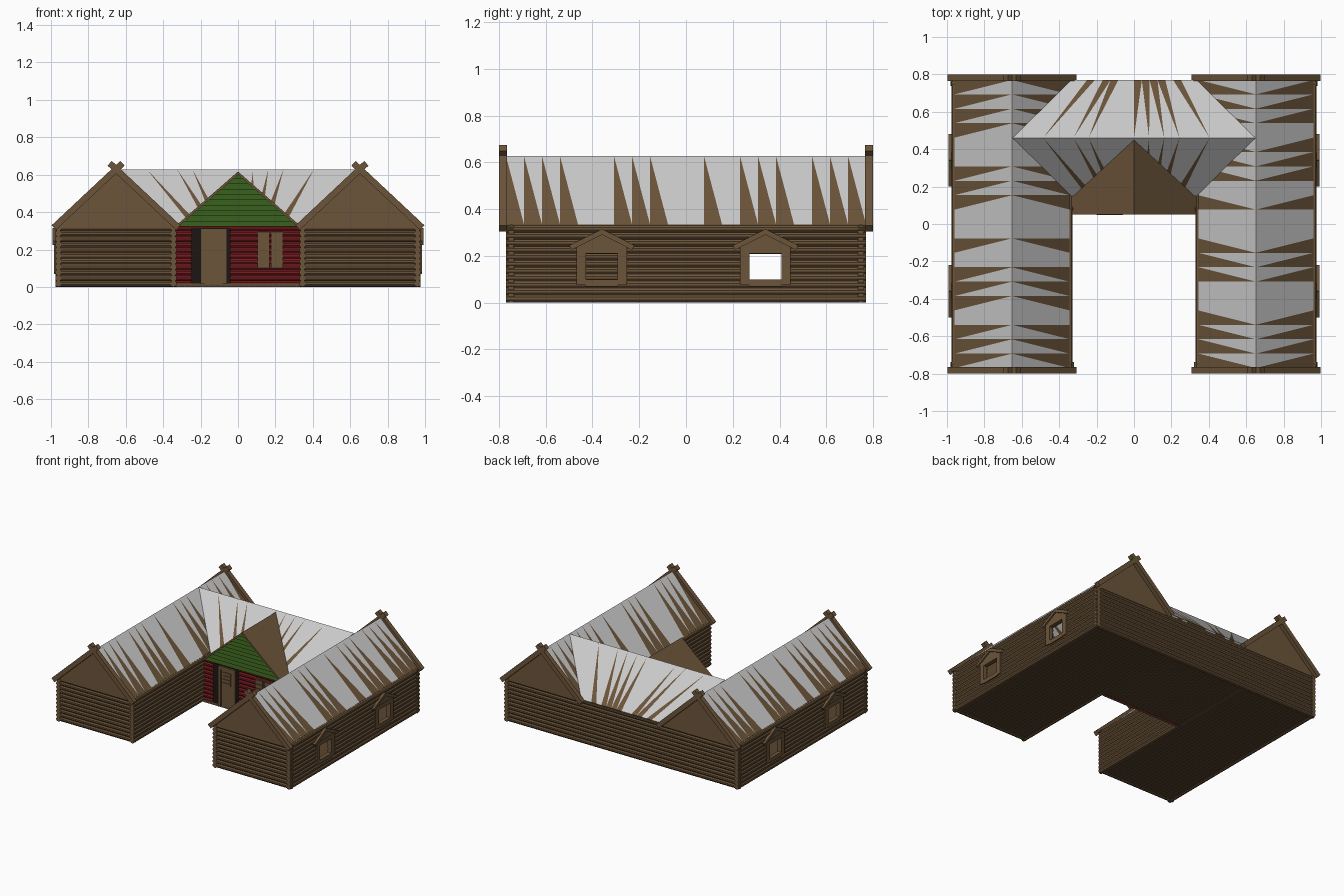
import bpy, bmesh
from mathutils import Vector, Matrix

if "Cube" in bpy.data.objects:
    bpy.data.objects.remove(bpy.data.objects["Cube"])


def mat(name, r, g, b):
    m = bpy.data.materials.new(name)
    m.diffuse_color = (r, g, b, 1)
    m.use_nodes = True
    m.node_tree.nodes["Principled BSDF"].inputs["Base Color"].default_value = m.diffuse_color
    return m


BROWN = mat("log_brown", 0.15, 0.09, 0.042)
DARK = mat("dark_brown", 0.10, 0.06, 0.03)
GREY = mat("roof_grey", 0.60, 0.60, 0.60)
RED = mat("wall_red", 0.20, 0.012, 0.015)
GREEN = mat("gable_green", 0.035, 0.10, 0.01)
BLACK = mat("shadow_black", 0.012, 0.008, 0.006)


def finish(name, bm, *mats):
    me = bpy.data.meshes.new(name)
    bm.to_mesh(me)
    bm.free()
    ob = bpy.data.objects.new(name, me)
    for m in mats:
        me.materials.append(m)
    bpy.context.collection.objects.link(ob)
    return ob


def log(bm, p, q, r=0.0178):
    p, q = Vector(p), Vector(q)
    d = q - p
    m = Matrix.Translation((p + q) / 2) @ d.to_track_quat('Z', 'Y').to_matrix().to_4x4()
    bmesh.ops.create_cone(bm, cap_ends=True, segments=10, radius1=r, radius2=r, depth=d.length, matrix=m)


def box(bm, x0, x1, y0, y1, z0, z1):
    m = Matrix.Translation(((x0 + x1) / 2, (y0 + y1) / 2, (z0 + z1) / 2))
    bmesh.ops.create_cube(bm, size=1, matrix=m @ Matrix.Diagonal((abs(x1 - x0), abs(y1 - y0), z1 - z0, 1)))


def beam(bm, p, q, axis, width, depth):
    """Board from p to q; depth is measured along axis, width across it."""
    p, q, a = Vector(p), Vector(q), Vector(axis)
    d = (q - p).normalized()
    rot = Matrix((d, a, d.cross(a))).transposed().to_4x4()
    size = Matrix.Diagonal(((q - p).length, depth, width, 1))
    bmesh.ops.create_cube(bm, size=1, matrix=Matrix.Translation((p + q) / 2) @ rot @ size)


def prism(bm, pts, shift):
    f = bm.faces.new([bm.verts.new(p) for p in pts])
    r = bmesh.ops.extrude_face_region(bm, geom=[f])
    bmesh.ops.translate(bm, vec=shift, verts=[v for v in r["geom"] if isinstance(v, bmesh.types.BMVert)])
    bmesh.ops.recalc_face_normals(bm, faces=bm.faces)


ROWS = [0.0178 + 0.0298 * i for i in range(11)]


def wall(name, a, b, material=BROWN, gaps=()):
    """Stacked logs from a to b (xy), leaving openings centred at gaps along y."""
    bm = bmesh.new()
    for i, z in enumerate(ROWS):
        cuts = [a]
        if 3 <= i <= 6:
            for g in gaps:
                cuts += [(a[0], g - 0.075), (a[0], g + 0.075)]
        cuts.append(b)
        for p, q in zip(cuts[::2], cuts[1::2]):
            log(bm, (*p, z), (*q, z))
    return finish(name, bm, material)


def slope(name, r0, r1, e0, e1, n, brown, m0=GREY):
    """Plank roof between ridge r0-r1 and eave e0-e1; some planks are half brown."""
    r0, r1, e0, e1 = map(Vector, (r0, r1, e0, e1))
    bm = bmesh.new()
    for i in range(n):
        t, u = i / n, (i + 1) / n
        a, b, c, d = r0.lerp(r1, t), r0.lerp(r1, u), e0.lerp(e1, u), e0.lerp(e1, t)
        va, vb, vc, vd = [bm.verts.new(p) for p in (a, b, c, d)]
        f1, f2 = bm.faces.new((va, vb, vc)), bm.faces.new((va, vc, vd))
        f2.material_index = 1 if i in brown else 0
        for f in (f1, f2):
            f.normal_update()
            if f.normal.z < 0:
                f.normal_flip()
    ob = finish(name, bm, m0, BROWN)
    s = ob.modifiers.new("thickness", 'SOLIDIFY')
    s.thickness, s.offset = 0.012, -1
    return ob


CX, RZ, EZ = 0.652, 0.627, 0.335
WIN = (-0.36, 0.34)
BROKEN = {0, 1, 2, 3, 6, 7, 8, 11, 13, 14, 15, 17, 18, 19}

for s, side in ((-1, "left"), (1, "right")):
    # Wing walls
    wall(side + "_outer_wall", (s * 0.96, -0.77), (s * 0.96, 0.77), gaps=WIN)
    wall(side + "_inner_wall", (s * 0.345, -0.77), (s * 0.345, 0.08))
    wall(side + "_front_wall", (s * 0.335, -0.748), (s * 0.975, -0.748))

    # Wing roof slopes
    for k, part in ((1, "outer"), (-1, "inner")):
        y = 0.77 * s
        slope(f"{side}_{part}_roof", (s * CX, -y, RZ), (s * CX, y, RZ),
              (s * (CX + k * 0.308), -y, EZ), (s * (CX + k * 0.308), y, EZ), 20, BROKEN)

    # Gable ends with crossed bargeboards
    gable, barge = bmesh.new(), bmesh.new()
    for e in (-1, 1):
        y = e * 0.768
        prism(gable, [(s * CX - 0.33, y, 0.312), (s * CX + 0.33, y, 0.312), (s * CX, y, RZ - 0.003)],
              (0, -e * 0.03, 0))
        for k in (-1, 1):
            beam(barge, (s * CX + k * 0.333, e * 0.782, 0.317), (s * CX - k * 0.034, e * 0.782, 0.661),
                 (0, 1, 0), 0.034, 0.034)
    finish(side + "_gables", gable, BROWN)
    finish(side + "_bargeboards", barge, BROWN)

    # Outer window frames with little pediments
    bm = bmesh.new()
    xa, xb = s * 0.955, s * 0.985
    for w in WIN:
        for k in (-1, 1):
            box(bm, xa, xb, w + k * 0.068, w + k * 0.108, 0.075, 0.24)
            beam(bm, (s * 0.975, w + k * 0.135, 0.235), (s * 0.975, w - k * 0.004, 0.305), (1, 0, 0), 0.022, 0.036)
        box(bm, xa, xb, w - 0.07, w + 0.07, 0.07, 0.10)
        box(bm, xa, xb, w - 0.07, w + 0.07, 0.21, 0.24)
        prism(bm, [(xa, w - 0.12, 0.238), (xa, w + 0.12, 0.238), (xa, w, 0.30)], (s * 0.028, 0, 0))
    finish(side + "_window_frames", bm, BROWN)

# Back wall across both wings
wall("back_wall", (-0.975, 0.748), (0.975, 0.748))

# Floor under the U-shaped plan
bm = bmesh.new()
for s in (-1, 1):
    for i in range(20):
        x = s * (0.345 + 0.03075 * i)
        box(bm, x, x + s * 0.028, -0.76, 0.76, 0.003, 0.014)
    box(bm, s * 0.34, s * 0.965, -0.755, 0.755, 0.007, 0.018)
for i in range(22):
    x = -0.345 + 0.0314 * i
    box(bm, x, x + 0.028, 0.06, 0.76, 0.003, 0.014)
box(bm, -0.35, 0.35, 0.065, 0.755, 0.007, 0.018)
finish("floor", bm, DARK)

# Central hipped-in roof between the wings
for y, part in ((0.77, "back"), (0.15, "front")):
    slope(f"centre_{part}_roof", (-0.648, 0.46, RZ), (0.648, 0.46, RZ),
          (-0.335, y, EZ), (0.335, y, EZ), 16, {2, 4, 5, 8, 9, 10, 11, 13})

# Entrance gable roof
for s, side in ((-1, "left"), (1, "right")):
    slope(side + "_entrance_roof", (0, 0.05, 0.617), (0, 0.45, 0.617),
          (s * 0.335, 0.05, 0.325), (s * 0.335, 0.155, 0.325), 4, set(), BROWN)

# Red entrance wall and green stepped gable boards
wall("entrance_wall", (-0.335, 0.082), (0.335, 0.082), RED)
bm = bmesh.new()
N = 10
for i in range(N):
    z0, z1 = 0.322 + 0.0285 * i, 0.322 + 0.0285 * (i + 1)
    h0, h1 = 0.325 * (1 - i / N), 0.325 * (1 - (i + 1) / N) + 0.002
    a, b, c, d = (-h0, 0.055, z0), (h0, 0.055, z0), (h1, 0.064, z1), (-h1, 0.064, z1)
    prism(bm, [a, b, c, d], (0, 0.015, 0))
finish("entrance_gable", bm, GREEN)

# Door with its dark surround
bm = bmesh.new()
box(bm, -0.25, -0.04, 0.062, 0.08, 0.015, 0.315)
finish("door_surround", bm, BLACK)
bm = bmesh.new()
for x in (-0.2, -0.082):
    box(bm, x, x + 0.022, 0.048, 0.075, 0.015, 0.31)
box(bm, -0.2, -0.06, 0.048, 0.075, 0.29, 0.312)
box(bm, -0.18, -0.08, 0.055, 0.075, 0.015, 0.29)
for i in range(4):
    box(bm, -0.165, -0.098, 0.05, 0.06, 0.175 + 0.026 * i, 0.195 + 0.026 * i)
box(bm, -0.33, 0.33, 0.06, 0.08, 0.0, 0.018)
finish("door", bm, BROWN)

# Louvred shutters beside the door
bm = bmesh.new()
for x in (0.105, 0.177):
    box(bm, x, x + 0.063, 0.061, 0.075, 0.1, 0.295)
    for i in range(6):
        box(bm, x, x + 0.063, 0.054, 0.07, 0.103 + 0.032 * i, 0.127 + 0.032 * i)
finish("shutters", bm, BROWN)
